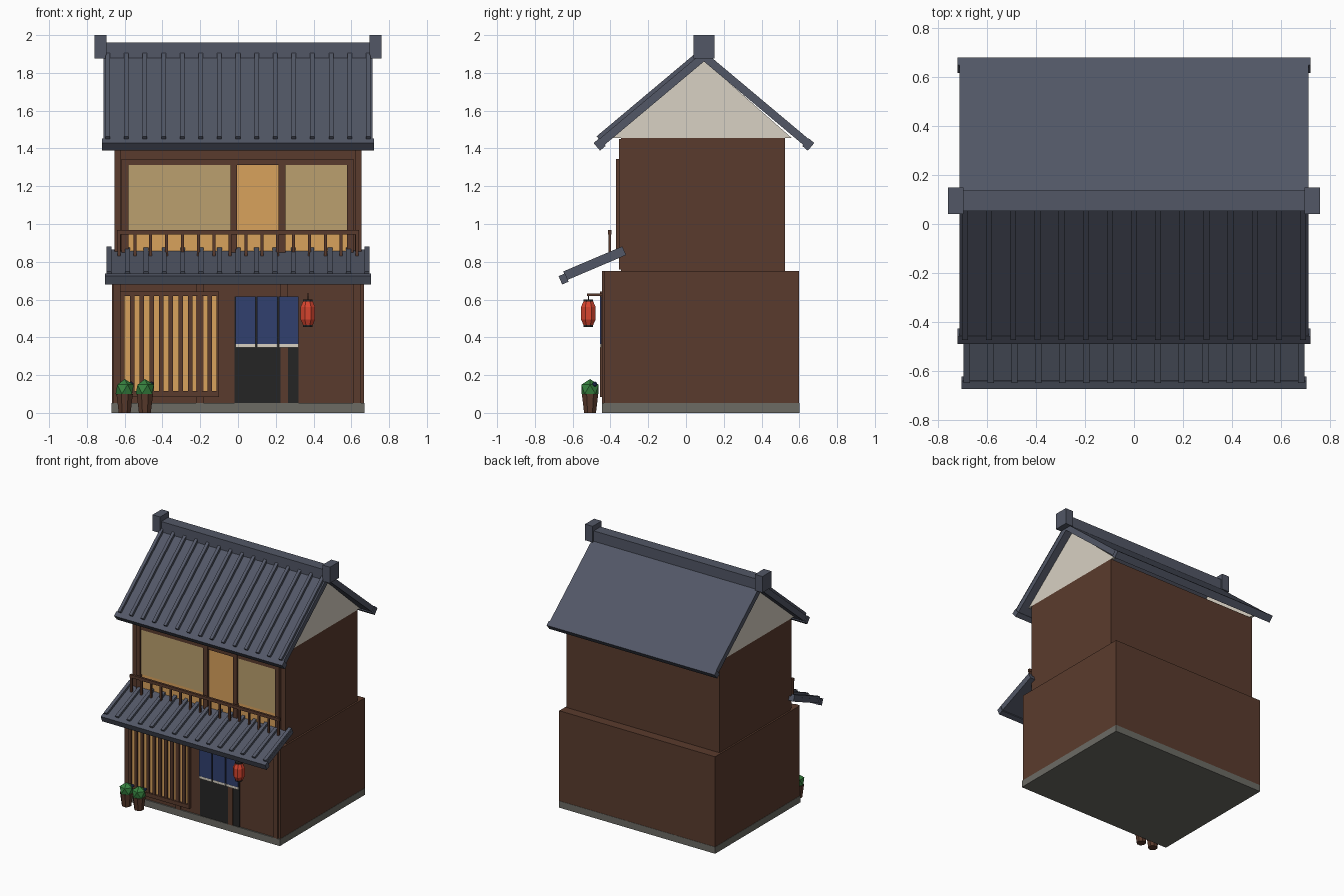
import bpy, bmesh, math
from mathutils import Matrix, Vector

if "Cube" in bpy.data.objects:
    bpy.data.objects.remove(bpy.data.objects["Cube"])


def mat(name, hexcol):
    def lin(c):
        return c / 12.92 if c <= 0.04045 else ((c + 0.055) / 1.055) ** 2.4
    m = bpy.data.materials.new(name)
    m.diffuse_color = [lin(int(hexcol[i:i + 2], 16) / 255) for i in (0, 2, 4)] + [1]
    m.use_nodes = True
    m.node_tree.nodes["Principled BSDF"].inputs["Base Color"].default_value = m.diffuse_color
    return m


TILE = mat("slate_tile", "525766")
WOOD = mat("brown_wood", "5A3B2D")
GLOW = mat("warm_glow", "D9A25C")
BLIND = mat("straw_blind", "BBA06E")
BLUE = mat("indigo_cloth", "31406F")
RED = mat("red_paper", "D8452F")
PLASTER = mat("plaster", "D8D1C3")
STONE = mat("grey_stone", "6C6B64")
DARK = mat("near_black", "252525")
GREEN = mat("leaf_green", "37823F")


def finish(bm, name, material):
    bmesh.ops.recalc_face_normals(bm, faces=bm.faces)
    me = bpy.data.meshes.new(name)
    bm.to_mesh(me)
    bm.free()
    me.materials.append(material)
    ob = bpy.data.objects.new(name, me)
    bpy.context.collection.objects.link(ob)
    return ob


def add_box(bm, x, y, z):
    """Axis-aligned box from three (min, max) ranges."""
    m = Matrix.Translation([(a + b) / 2 for a, b in (x, y, z)]) @ Matrix.Diagonal(
        [b - a for a, b in (x, y, z)] + [1])
    return bmesh.ops.create_cube(bm, size=1, matrix=m)["verts"]


def boxes(name, material, *ranges):
    bm = bmesh.new()
    for r in ranges:
        add_box(bm, *r)
    return finish(bm, name, material)


def sloped(name, material, top, angle, side, ranges):
    """Boxes given as x, distance down the slope, height above the slope."""
    bm = bmesh.new()
    d = Vector((0, side * math.cos(angle), -math.sin(angle)))
    n = Vector((0, side * math.sin(angle), math.cos(angle)))
    for r in ranges:
        for v in add_box(bm, *r):
            p = v.co.copy()
            v.co = Vector((p.x, top[0], top[1])) + d * p.y + n * p.z
    return finish(bm, name, material)


def lathe(name, material, centre, profile, sides):
    """Closed low-poly turned shape from (radius, z) pairs."""
    bm = bmesh.new()
    rings = []
    for r, z in profile:
        rings.append([bm.verts.new((centre[0] + r * math.cos(2 * math.pi * (i + .5) / sides),
                                    centre[1] + r * math.sin(2 * math.pi * (i + .5) / sides), z))
                      for i in range(sides)])
    for a, b in zip(rings, rings[1:]):
        for i in range(sides):
            j = (i + 1) % sides
            bm.faces.new((a[i], a[j], b[j], b[i]))
    bm.faces.new(rings[0])
    bm.faces.new(rings[-1])
    return finish(bm, name, material)


def ball(name, material, centre, radius):
    bm = bmesh.new()
    bmesh.ops.create_icosphere(bm, subdivisions=1, radius=radius,
                               matrix=Matrix.Translation(centre))
    return finish(bm, name, material)


# main volumes
boxes("foundation", STONE, ((-.67, .67), (-.445, .6), (0, .052)))
boxes("ground_floor", WOOD, ((-.668, .668), (-.435, .598), (.05, .75)))
boxes("upper_floor", WOOD, ((-.655, .655), (-.345, .525), (.74, 1.455)))

# plaster gable plates
for side, label in ((-1, "left"), (1, "right")):
    bm = bmesh.new()
    tri = [bm.verts.new((side * .655, y, z))
           for y, z in ((-.39, 1.455), (.56, 1.455), (.092, 1.868))]
    ext = bmesh.ops.extrude_face_region(bm, geom=[bm.faces.new(tri)])["geom"]
    bmesh.ops.translate(bm, vec=(-side * .02, 0, 0),
                        verts=[g for g in ext if isinstance(g, bmesh.types.BMVert)])
    finish(bm, label + "_gable", PLASTER)

# main roof: two slabs, eave beams, front ribs, ridge with end blocks
A = math.radians(40)
TOP = (.095, 1.915)
for side, label in ((-1, "front"), (1, "back")):
    sloped(label + "_roof_slab", TILE, TOP, A, side, [((-.713, .713), (0, .735), (-.042, 0))])
    sloped(label + "_eave", TILE, TOP, A, side, [((-.72, .72), (.722, .76), (-.05, .003))])
sloped("roof_ribs", TILE, TOP, A, -1,
       [((x - .012, x + .012), (.03, .725), (-.005, .02))
        for x in (-.69 + i * 1.38 / 14 for i in range(15))])
boxes("ridge_beam", TILE, ((-.71, .71), (.053, .137), (1.875, 1.96)))
boxes("ridge_end_blocks", TILE, *[((min(s * .695, s * .76), max(s * .695, s * .76)),
                                   (.04, .15), (1.875, 2.0)) for s in (-1, 1)])

# lean-to roof over the shop front
B = math.radians(23)
LTOP = (-.33, .865)
sloped("lean_to_slab", TILE, LTOP, B, -1, [((-.697, .697), (0, .35), (-.032, 0))])
sloped("lean_to_eave", TILE, LTOP, B, -1, [((-.705, .705), (.335, .372), (-.043, .005))])
sloped("lean_to_ribs", TILE, LTOP, B, -1,
       [((x - .013, x + .013), (0, .34), (-.005, .018))
        for x in (-.683 + i * 1.366 / 14 for i in range(15))])

# upper windows: glowing plate, blinds, posts and lintel
boxes("upper_window_glow", GLOW, ((-.585, .585), (-.35, -.343), (.84, 1.315)))
boxes("blinds", BLIND, ((-.58, -.04), (-.357, -.35), (.965, 1.312)),
      ((.25, .578), (-.357, -.35), (.965, 1.312)))
boxes("upper_posts", WOOD, *[((x - .018, x + .018), (-.37, -.34), (.82, 1.345))
                             for x in (-.598, -.022, .233, .594)])
boxes("upper_lintel", WOOD, ((-.6, .6), (-.363, -.34), (1.312, 1.345)))
boxes("upper_corner_posts", WOOD, *[((x - .018, x + .018), (-.355, -.34), (.76, 1.45))
                                    for x in (-.637, .637)])

# balcony railing
boxes("balcony_rail", WOOD, ((-.64, .64), (-.412, -.394), (.944, .967)))
boxes("balcony_balusters", WOOD, *[((x - .008, x + .008), (-.409, -.397), (.828, .95))
                                   for x in (-.63 + i * .084 for i in range(16))])

# lattice shop window
boxes("shop_window_glow", GLOW, ((-.61, -.11), (-.44, -.433), (.1, .63)))
boxes("lattice_bars", WOOD, *[((x - .012, x + .012), (-.452, -.435), (.1, .63))
                              for x in (-.56 + i * .0512 for i in range(9))])
boxes("lattice_frame", WOOD,
      ((-.625, -.1), (-.455, -.433), (.085, .115)), ((-.625, -.1), (-.455, -.433), (.618, .643)),
      ((-.625, -.6), (-.455, -.433), (.085, .643)), ((-.115, -.1), (-.455, -.433), (.085, .643)))
boxes("ground_posts", WOOD, *[((x - .02, x + .02), (-.445, -.43), (.05, .75))
                              for x in (-.64, -.203, .244, .63)])

# doorway and split curtain
boxes("doorway", DARK, ((-.018, .32), (-.441, -.433), (.052, .615)))
panels = [(-.014, .092), (.1, .208), (.216, .32)]
boxes("door_curtain", BLUE, *[(p, (-.455, -.448), (.365, .615)) for p in panels])
boxes("curtain_hem", PLASTER, *[(p, (-.456, -.447), (.346, .365)) for p in panels])

# hanging lantern
LC = (.37, -.517)
lathe("lantern", RED, LC, [(.028, .466), (.042, .495), (.042, .56), (.028, .59)], 8)
for label, z in (("lower", .456), ("upper", .586)):
    lathe(label + "_lantern_cap", DARK, LC, [(.027, z), (.027, z + .015)], 8)
boxes("lantern_bracket", WOOD, ((.364, .376), (-.525, -.43), (.62, .633)))
boxes("lantern_cord", DARK, ((.367, .373), (-.52, -.514), (.595, .625)))

# potted shrubs with small blossoms
for i, x in enumerate((-.6, -.493), 1):
    lathe(f"pot_{i}", WOOD, (x, -.508), [(.034, 0), (.047, .1)], 8)
    ball(f"shrub_{i}", GREEN, (x, -.508, .125), .054)
    ball(f"blossom_{i}", BLUE, (x + .034, -.482, .152), .014)
